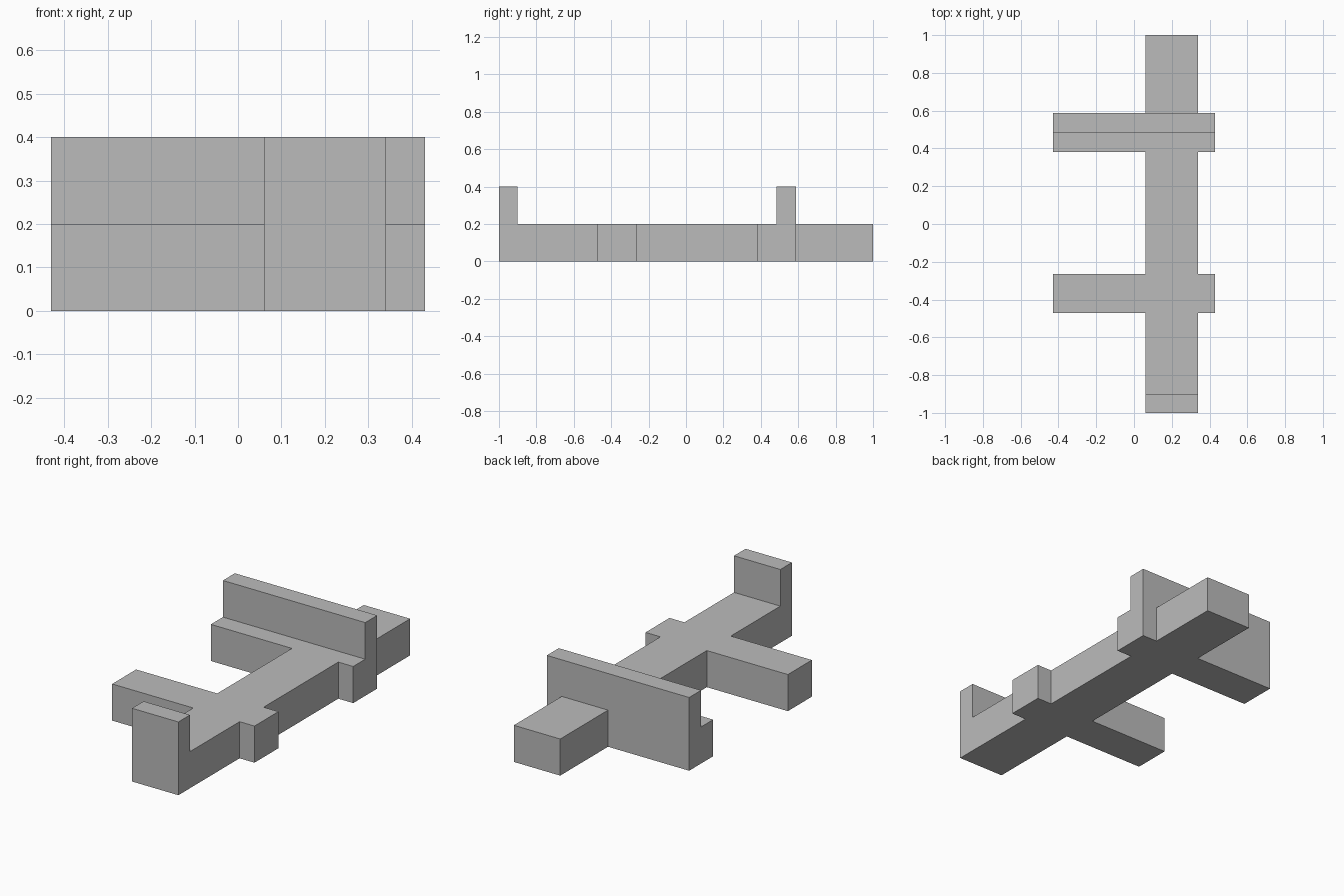
import bpy
import bmesh

cube = bpy.data.objects.get("Cube")
if cube:
    bpy.data.objects.remove(cube, do_unlink=True)

grey = bpy.data.materials.new("plain grey")
grey.use_nodes = True
colour = (0.5, 0.5, 0.5, 1)
grey.diffuse_color = colour
grey.node_tree.nodes["Principled BSDF"].inputs["Base Color"].default_value = colour


def extrude_profile(name, profile, x0, x1):
    """Sweep a (y, z) side profile from x0 to x1."""
    bm = bmesh.new()
    face = bm.faces.new([bm.verts.new((x0, y, z)) for y, z in profile])
    swept = bmesh.ops.extrude_face_region(bm, geom=[face])["geom"]
    verts = [g for g in swept if isinstance(g, bmesh.types.BMVert)]
    bmesh.ops.translate(bm, verts=verts, vec=(x1 - x0, 0, 0))
    bmesh.ops.recalc_face_normals(bm, faces=bm.faces)
    mesh = bpy.data.meshes.new(name)
    bm.to_mesh(mesh)
    bm.free()
    mesh.materials.append(grey)
    obj = bpy.data.objects.new(name, mesh)
    bpy.context.collection.objects.link(obj)
    return obj


LOW, HIGH = 0.2, 0.4      # bar height and upstand height
BEAM = (0.06, 0.34)       # beam sides in x
BAR = (-0.43, 0.43)       # crossbar ends in x

# Long beam with a raised front end
frame = extrude_profile("cross_frame", [
    (-1, 0), (1, 0), (1, LOW), (-0.9, LOW), (-0.9, HIGH), (-1, HIGH)], *BEAM)

# Low front crossbar
front_bar = extrude_profile("front_crossbar", [
    (-0.472, 0), (-0.265, 0), (-0.265, LOW), (-0.472, LOW)], *BAR)

# Rear crossbar with a tall wall along its back half
rear_bar = extrude_profile("rear_crossbar", [
    (0.38, 0), (0.587, 0), (0.587, HIGH), (0.484, HIGH), (0.484, LOW), (0.38, LOW)], *BAR)

# Fuse the bars into one solid
for bar in (front_bar, rear_bar):
    union = frame.modifiers.new(bar.name, 'BOOLEAN')
    union.operation = 'UNION'
    union.solver = 'EXACT'
    union.object = bar
fused = bpy.data.meshes.new_from_object(
    frame.evaluated_get(bpy.context.evaluated_depsgraph_get()))
frame.modifiers.clear()
frame.data = fused
for bar in (front_bar, rear_bar):
    bpy.data.objects.remove(bar, do_unlink=True)

# Merge the flat faces left by the fusing
bm = bmesh.new()
bm.from_mesh(fused)
bmesh.ops.dissolve_limit(bm, angle_limit=0.01, verts=bm.verts, edges=bm.edges)
bm.to_mesh(fused)
bm.free()
